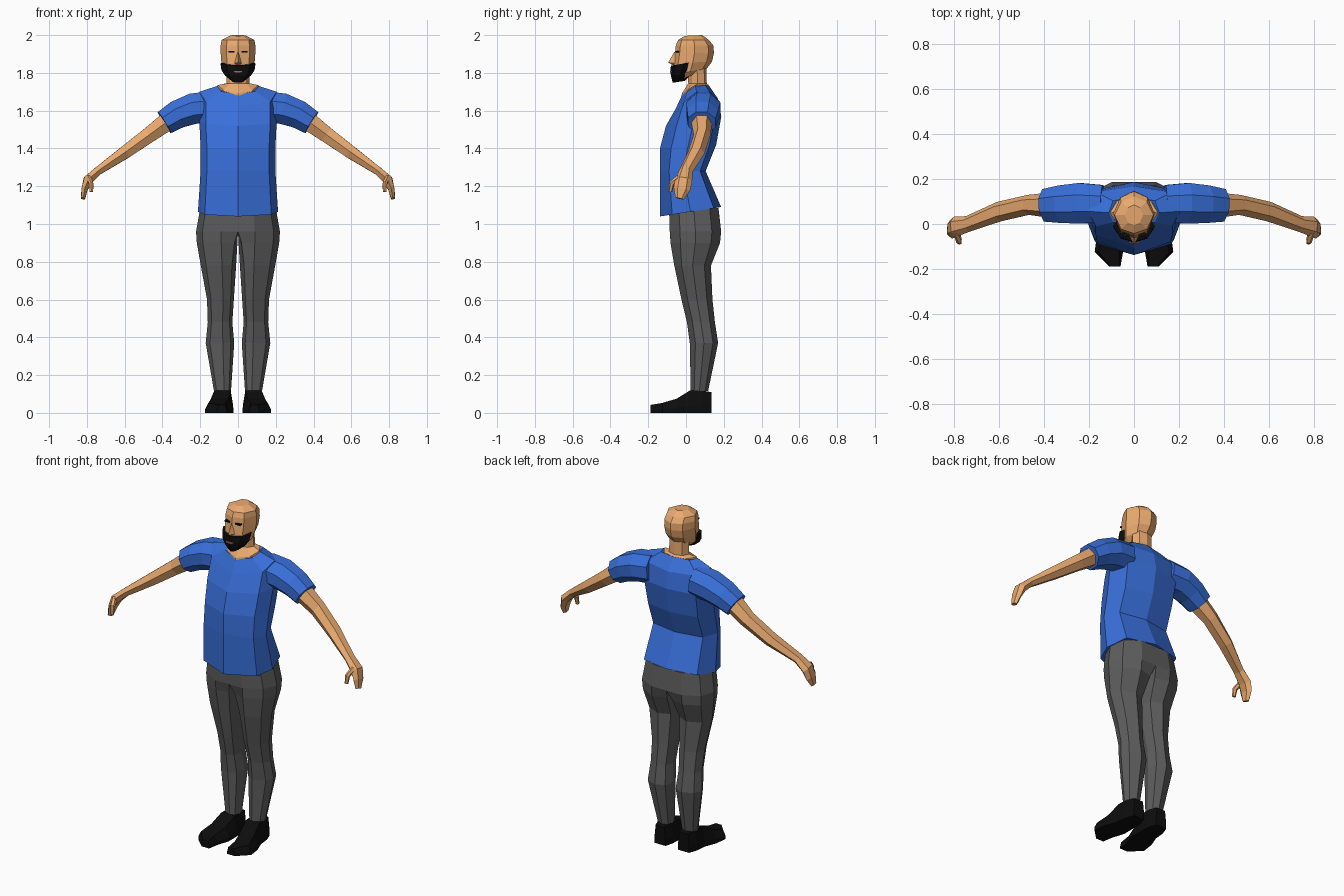
import bpy, math
from mathutils import Vector

if "Cube" in bpy.data.objects:
    bpy.data.objects.remove(bpy.data.objects["Cube"])


def material(name, rgb):
    m = bpy.data.materials.new(name)
    m.diffuse_color = (*rgb, 1)
    m.use_nodes = True
    m.node_tree.nodes["Principled BSDF"].inputs["Base Color"].default_value = m.diffuse_color
    return m


SKIN = material("skin", (0.82, 0.40, 0.16))
BLUE = material("blue_cloth", (0.04, 0.16, 0.70))
GREY = material("grey_cloth", (0.11, 0.11, 0.11))
BLACK = material("black", (0.004, 0.004, 0.004))
RED = material("lip", (0.55, 0.12, 0.10))


def make(name, verts, faces, mat, mirror=False):
    me = bpy.data.meshes.new(name)
    me.from_pydata([tuple(v) for v in verts], [], faces)
    me.materials.append(mat)
    ob = bpy.data.objects.new(name, me)
    bpy.context.collection.objects.link(ob)
    if mirror:
        mod = ob.modifiers.new("mirror", 'MIRROR')
        mod.use_clip = False
    # consistent outward normals
    bpy.context.view_layer.objects.active = ob
    ob.select_set(True)
    bpy.ops.object.mode_set(mode='EDIT')
    bpy.ops.mesh.select_all(action='SELECT')
    bpy.ops.mesh.normals_make_consistent(inside=False)
    bpy.ops.object.mode_set(mode='OBJECT')
    ob.select_set(False)
    return ob


def loft(name, rings, mat, mirror=False):
    n = len(rings[0])
    verts = [p for r in rings for p in r]
    faces = [(i * n + j, i * n + (j + 1) % n, (i + 1) * n + (j + 1) % n, (i + 1) * n + j)
             for i in range(len(rings) - 1) for j in range(n)]
    faces += [tuple(range(n)), tuple(range(len(verts) - n, len(verts)))]
    return make(name, verts, faces, mat, mirror)


def body_ring(w, yf, yb, zf, zb=None, zm=None, c=0.83, f=0.2, b=0.12):
    """Symmetric eight-point ring: front, corner, side, corner, back."""
    zb = zf if zb is None else zb
    zm = (zf + zb) / 2 if zm is None else zm

    def pt(x, v):
        z = zf + (zm - zf) * v * 2 if v < 0.5 else zm + (zb - zm) * (v - 0.5) * 2
        return (x * w, yf + (yb - yf) * v, z)
    half = [(c, f), (1, 0.5), (c, 1 - b)]
    return ([pt(0, 0)] + [pt(x, v) for x, v in half] + [pt(0, 1)]
            + [pt(-x, v) for x, v in reversed(half)])


def tube(name, path, n, mat):
    """Mirrored limb through (centre, half depth, half thickness) stations."""
    cs = [Vector(p[0]) for p in path]
    rings = []
    for i, (_, d, h) in enumerate(path):
        t = (cs[min(i + 1, len(cs) - 1)] - cs[max(i - 1, 0)]).normalized()
        a = Vector((0, 1, 0))
        a = (a - t * a.dot(t)).normalized()
        b = t.cross(a)
        angs = [math.tau * (k + 0.5) / n + (math.pi / 6 if n == 6 else 0) for k in range(n)]
        s = 1.06
        rings.append([cs[i] + a * (d * s * math.cos(q)) + b * (h * s * math.sin(q)) for q in angs])
    return loft(name, rings, mat, True)


# Shirt: body and sleeves
loft("shirt_body", [body_ring(*r) for r in (
    (.212, -.138, .186, 1.04, 1.09),
    (.198, -.138, .104, 1.28),
    (.198, -.138, .160, 1.40, 1.42),
    (.205, -.106, .187, 1.52, 1.57),
    (.205, -.055, .168, 1.61, 1.665, 1.70),
    (.112, -.020, .120, 1.685, 1.735, 1.73))], BLUE)
tube("shirt_sleeve", [((.14, .09, 1.62), .085, .085),
                      ((.24, .092, 1.61), .092, .083),
                      ((.32, .088, 1.58), .085, .076),
                      ((.39, .083, 1.537), .074, .067)], 8, BLUE)

# Arms with hands, and thumbs
tube("arm", [((.36, .083, 1.553), .055, .055),
             ((.47, .085, 1.472), .042, .045),
             ((.60, .055, 1.378), .042, .037),
             ((.74, .000, 1.282), .034, .024),
             ((.795, -.012, 1.232), .043, .027),
             ((.812, -.022, 1.185), .042, .018),
             ((.820, -.034, 1.135), .022, .012)], 6, SKIN)
tube("thumb", [((.79, -.035, 1.245), .018, .014),
               ((.778, -.075, 1.215), .014, .013),
               ((.776, -.083, 1.170), .009, .010)], 6, SKIN)

# Neck and head
loft("neck", [body_ring(*r, c=.7) for r in (
    (.108, -.024, .122, 1.675, 1.730, 1.725),
    (.108, -.022, .118, 1.690, 1.737, 1.735),
    (.062, .012, .110, 1.745),
    (.060, .010, .107, 1.84))], SKIN)
loft("head", [body_ring(*r, c=.66, f=.12, b=.14) for r in (
    (.045, -.055, .085, 1.757, 1.805),
    (.076, -.066, .112, 1.79, 1.825),
    (.088, -.066, .138, 1.85, 1.86),
    (.092, -.058, .148, 1.905),
    (.092, -.054, .145, 1.945),
    (.087, -.042, .122, 1.974),
    (.040, -.005, .085, 1.996, 2.0))], SKIN)
make("nose", [(0, -.06, 1.915), (-.02, -.055, 1.85), (.02, -.055, 1.85),
              (0, -.094, 1.855), (0, -.06, 1.835)],
     [(0, 1, 3), (0, 3, 2), (1, 4, 3), (4, 2, 3), (0, 2, 4, 1)], SKIN)

# Beard, mouth, eyes
loft("beard", [body_ring(*r, c=.66, f=.15) for r in (
    (.028, -.070, -.005, 1.748, 1.758),
    (.068, -.080, .020, 1.785, 1.785),
    (.088, -.083, .040, 1.815, 1.815),
    (.093, -.080, .060, 1.838, 1.862))], BLACK)


def box(name, loc, size, mat, mirror=False):
    x, y, z = (s / 2 for s in size)
    return loft(name, [[(loc[0] + i * x, loc[1] + j * y, loc[2] + k * z)
                        for i, j in ((-1, -1), (1, -1), (1, 1), (-1, 1))] for k in (-1, 1)], mat, mirror)


box("mouth", (0, -.077, 1.806), (.045, .016, .010), RED)
box("eye", (.035, -.045, 1.912), (.032, .022, .008), BLACK, True)

# Trousers: one leg mirrored, meeting on the centre line above the crotch


def leg_ring(xi, xo, yf, yb, z, k=1):
    uv = [(0, .5), (.12 * k, .15 * k), (.4, 0), (.85, .2), (1, .5), (.88, .82), (.45, 1), (.1 * k, 1 - .15 * k)]
    return [(xi + (xo - xi) * u, yf + (yb - yf) * v, z) for u, v in uv]


loft("trouser_leg", [leg_ring(*r) for r in (
    (0, .200, -.090, .172, 1.085, 0),
    (0, .222, -.086, .186, 0.96, 0),
    (.003, .218, -.082, .180, 0.90, .6),
    (.010, .197, -.062, .132, 0.78),
    (.022, .164, -.024, .140, 0.60),
    (.030, .160, .005, .153, 0.48),
    (.020, .171, .020, .170, 0.37),
    (.037, .127, .025, .117, 0.115))], GREY, True)

# Shoes: sections from heel to toe


def shoe_ring(y, cx, w, top, h):
    return [(cx + s * q, y, z) for s, q, z in
            ((-1, w, 0), (-1, w, .35 * h), (-1, top, h), (1, top, h), (1, w, .35 * h), (1, w, 0))]


loft("shoe", [shoe_ring(*r) for r in (
    (.135, .078, .036, .028, .110),
    (.085, .080, .052, .042, .118),
    (.020, .082, .056, .043, .118),
    (-.050, .095, .070, .045, .075),
    (-.125, .112, .063, .045, .053),
    (-.188, .085, .025, .018, .042))], BLACK, True)
